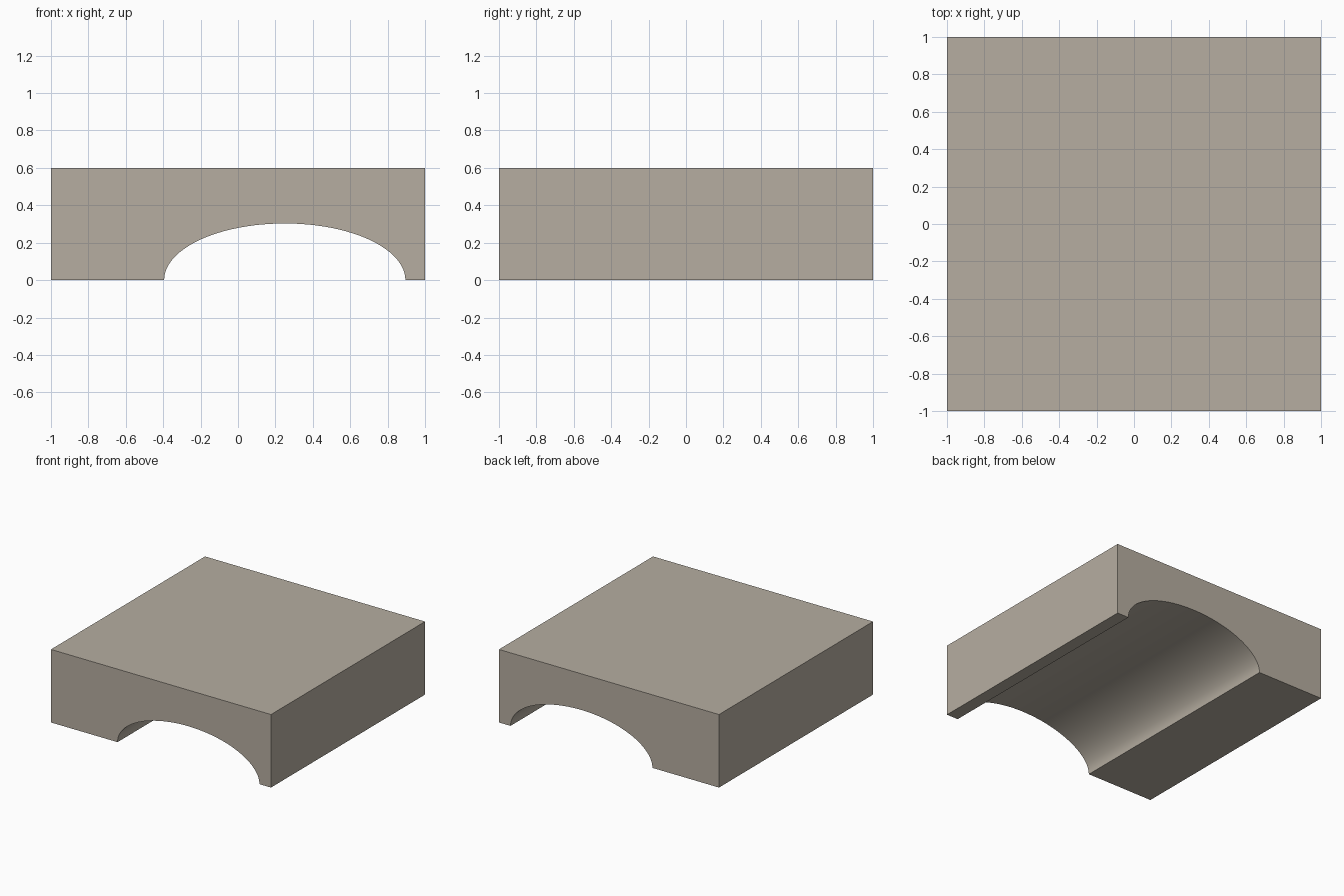
import bpy, bmesh, math

if "Cube" in bpy.data.objects:
    bpy.data.objects.remove(bpy.data.objects["Cube"])

# Stone colour
stone = bpy.data.materials.new("warm_grey_stone")
stone.diffuse_color = (0.468, 0.423, 0.356, 1.0)
stone.use_nodes = True
stone.node_tree.nodes["Principled BSDF"].inputs["Base Color"].default_value = stone.diffuse_color

# Block outline with a half-ellipse arch, in the front plane
CX, RX, RZ, STEPS = 0.25, 0.645, 0.303, 48
arch = [(CX - RX * math.cos(math.pi * i / STEPS),
         RZ * math.sin(math.pi * i / STEPS)) for i in range(STEPS + 1)]
outline = [(-1, 0)] + arch + [(1, 0), (1, 0.6), (-1, 0.6)]

# Extrude the outline from front to back
bm = bmesh.new()
front = bm.faces.new([bm.verts.new((x, -1, z)) for x, z in outline])
ext = bmesh.ops.extrude_face_region(bm, geom=[front], use_keep_orig=True)
back = [g for g in ext["geom"] if isinstance(g, bmesh.types.BMVert)]
bmesh.ops.translate(bm, verts=back, vec=(0, 2, 0))
bmesh.ops.recalc_face_normals(bm, faces=bm.faces)

mesh = bpy.data.meshes.new("arched_block")
bm.to_mesh(mesh)
bm.free()
mesh.materials.append(stone)
block = bpy.data.objects.new("arched_block", mesh)
bpy.context.collection.objects.link(block)

# Smooth vault, sharp edges
bpy.context.view_layer.objects.active = block
block.select_set(True)
bpy.ops.object.shade_smooth_by_angle(angle=math.radians(30))
